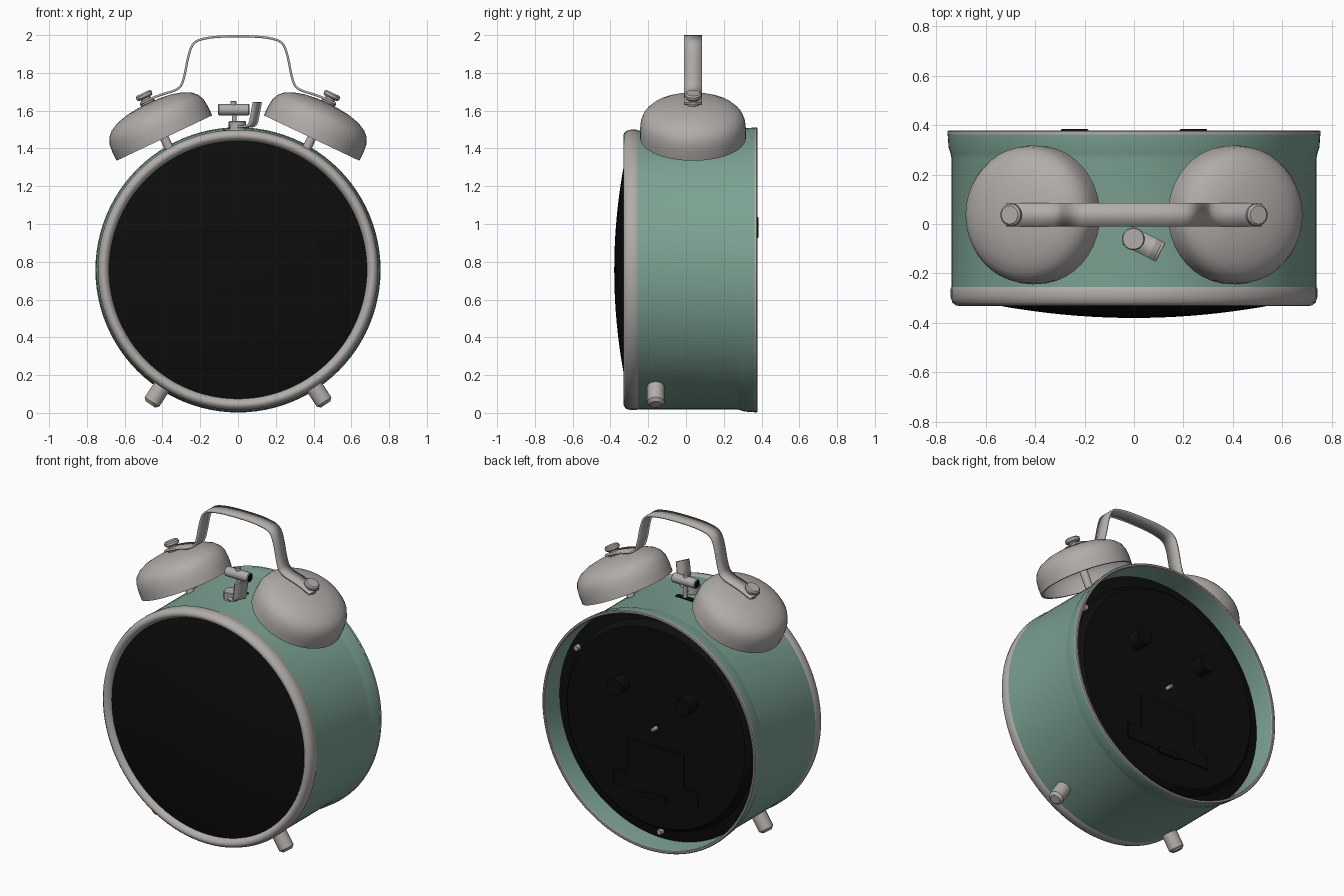
import bpy, bmesh, math
from mathutils import Vector, Matrix

cube = bpy.data.objects.get("Cube")
if cube:
    bpy.data.objects.remove(cube, do_unlink=True)


def material(name, rgb):
    m = bpy.data.materials.new(name)
    m.use_nodes = True
    m.diffuse_color = (*rgb, 1)
    m.node_tree.nodes["Principled BSDF"].inputs["Base Color"].default_value = (*rgb, 1)
    return m


METAL = material("pale metal", (0.44, 0.415, 0.40))
GREEN = material("sage green", (0.20, 0.36, 0.285))
BLACK = material("black", (0.004, 0.004, 0.004))

CENTRE = Vector((0, 0, 0.757))
BACK = Vector((0, 1, 0))
UP = Vector((0, 0, 1))


def finish(name, bm, mat, angle=35):
    bmesh.ops.remove_doubles(bm, verts=bm.verts, dist=0.0001)
    bmesh.ops.recalc_face_normals(bm, faces=bm.faces)
    mesh = bpy.data.meshes.new(name)
    bm.to_mesh(mesh)
    bm.free()
    mesh.materials.append(mat)
    mesh.shade_smooth()
    mesh.set_sharp_from_angle(angle=math.radians(angle))
    ob = bpy.data.objects.new(name, mesh)
    bpy.context.collection.objects.link(ob)
    return ob


def lathe(name, profile, origin, axis, mat, segs=32):
    """Spin (radius, height) points around an axis."""
    bm = bmesh.new()
    vs = [bm.verts.new((r, 0, h)) for r, h in profile]
    edges = [bm.edges.new(pair) for pair in zip(vs, vs[1:])]
    bmesh.ops.spin(bm, geom=vs + edges, cent=(0, 0, 0), axis=UP,
                   angle=math.tau, steps=segs)
    turn = UP.rotation_difference(Vector(axis)).to_matrix().to_4x4()
    bm.transform(Matrix.Translation(origin) @ turn)
    return finish(name, bm, mat)


def rod(name, r, h0, h1, origin, axis, mat, segs=20, soft=0.004):
    """Cylinder with softened ends."""
    return lathe(name, [(0, h0), (r - soft, h0), (r, h0 + soft), (r, h1 - soft),
                        (r - soft, h1), (0, h1)], origin, axis, mat, segs)


def smooth_path(pts, rounds=3):
    """Round the corners of a path by cutting them."""
    for _ in range(rounds):
        new = [pts[0]]
        for a, b in zip(pts, pts[1:]):
            new += [a.lerp(b, 0.25), a.lerp(b, 0.75)]
        pts = new + [pts[-1]]
    return pts


def strap(name, pts, width, thick, mat, place):
    """Bent sheet following an x-z path."""
    bm = bmesh.new()
    rows = [[bm.verts.new((p.x, s * width / 2, p.y)) for s in (-1, 1)]
            for p in smooth_path([Vector(p) for p in pts])]
    for a, b in zip(rows, rows[1:]):
        bm.faces.new((a[0], b[0], b[1], a[1]))
    bm.transform(place)
    ob = finish(name, bm, mat)
    mod = ob.modifiers.new("thickness", "SOLIDIFY")
    mod.thickness = thick
    mod.offset = 0
    return ob


def plate(name, size, centre, mat):
    bm = bmesh.new()
    bmesh.ops.create_cube(bm, size=1)
    bm.transform(Matrix.Translation(centre) @ Matrix.Diagonal((*size, 1)))
    return finish(name, bm, mat)


# Case: open drum with a flared back
lathe("case", [(0.70, -0.26), (0.738, -0.26), (0.738, 0.265), (0.742, 0.285), (0.75, 0.31),
               (0.754, 0.366), (0.738, 0.366), (0.732, 0.30), (0.73, 0.20)],
      CENTRE, BACK, GREEN, 96)
lathe("back_rim", [(0.737, 0.362), (0.755, 0.362), (0.755, 0.374), (0.75, 0.378),
                   (0.741, 0.378), (0.737, 0.374), (0.737, 0.362)],
      CENTRE, BACK, METAL, 96)

# Front bezel and domed face
lathe("bezel", [(0.735, -0.25), (0.742, -0.262), (0.742, -0.295), (0.735, -0.317),
                (0.722, -0.329), (0.71, -0.331), (0.698, -0.326), (0.686, -0.31),
                (0.68, -0.295), (0.68, -0.25), (0.735, -0.25)],
      CENTRE, BACK, METAL, 96)
lathe("face_dome", [(0.685 * i / 12, -0.38 + (0.685 * i / 12) ** 2 / 6) for i in range(13)],
      CENTRE, BACK, BLACK, 96)

# Recessed back cover with its knobs, screws and battery door
lathe("back_cover", [(0, 0.30), (0.63, 0.30), (0.65, 0.28), (0.66, 0.25), (0.731, 0.235)],
      CENTRE, BACK, BLACK, 96)
for side, word in ((1, "left"), (-1, "right")):
    spot = CENTRE + Vector((side * 0.24, 0, 0.225))
    rod(f"setting_knob_{word}", 0.055, 0.29, 0.385, spot, BACK, BLACK)
rod("centre_pin", 0.012, 0.29, 0.345, CENTRE, BACK, METAL, 12)
for deg in (30, 270):
    a = math.radians(deg)
    spot = CENTRE + Vector((math.cos(a), 0, math.sin(a))) * 0.68
    rod("back_screw", 0.018, 0.23, 0.275, spot, BACK, METAL, 12)
plate("battery_door", (0.40, 0.012, 0.22), (0, 0.303, 0.53), BLACK)
plate("battery_ledge", (0.60, 0.012, 0.10), (0, 0.303, 0.37), BLACK)
plate("battery_latch", (0.15, 0.03, 0.035), (0, 0.305, 0.32), BLACK)

# Bells, posts, screws and feet on both sides
TILT = math.radians(25.4)
outer = [(0.28, 0), (0.281, 0.05), (0.276, 0.095), (0.262, 0.128), (0.235, 0.155),
         (0.19, 0.178), (0.13, 0.194), (0.06, 0.202), (0, 0.204)]
inner = [(max(r - 0.012, 0), h - 0.012 if h else 0) for r, h in outer]
for side, word in ((1, "left"), (-1, "right")):
    axis = Vector((side * math.sin(TILT), 0, math.cos(TILT)))
    base = Vector((side * 0.39, 0.037, 1.455))
    lathe(f"bell_{word}", inner[::-1] + outer, base, axis, METAL, 40)
    rod(f"bell_post_{word}", 0.024, -0.13, 0.2, base, axis, METAL)
    rod(f"bell_washer_{word}", 0.04, 0.20, 0.222, base, axis, METAL)
    rod(f"bell_screw_neck_{word}", 0.028, 0.21, 0.245, base, axis, METAL)
    rod(f"bell_screw_head_{word}", 0.045, 0.234, 0.264, base, axis, METAL, soft=0.008)
    out = Vector((side * 0.546, 0, -0.838))
    foot = CENTRE + Vector((0, -0.16, 0))
    rod(f"foot_{word}", 0.046, 0.70, 0.85, foot, out, METAL, 24, soft=0.016)

# Carrying handle: one mirrored strap
half = [(0.515, 1.638), (0.42, 1.682), (0.31, 1.712), (0.285, 1.77),
        (0.262, 1.90), (0.235, 1.965), (0.17, 1.985), (0.08, 1.994)]
path = [(-x, z) for x, z in half] + half[::-1]
strap("handle", path, 0.095, 0.012, METAL, Matrix.Translation((0, 0.037, 0)))

# Hammer between the bells
rod("hammer_stem", 0.013, 1.45, 1.60, (-0.02, 0.037, 0), UP, METAL, 12)
rod("hammer_head", 0.03, -0.105, 0.06, (0, 0.037, 1.605), (1, 0, 0), METAL)
for x in (-0.106, 0.056):
    rod("hammer_tip", 0.025, x, x + 0.005, (0, 0.037, 1.605), (1, 0, 0), BLACK, soft=0.001)
rod("hammer_screw", 0.016, 1.62, 1.652, (-0.025, 0.037, 0), UP, METAL, 12)
plate("hammer_slot", (0.12, 0.035, 0.008), (-0.02, 0.037, 1.494), BLACK)

# Alarm stop lever: pivot disc and upturned tab
rod("lever_pivot", 0.046, 1.48, 1.545, (-0.003, -0.06, 0), UP, METAL)
place = Matrix.Translation((0, -0.06, 1.515)) @ Matrix.Rotation(math.radians(-27), 4, "Z")
strap("stop_lever", [(-0.03, 0), (0.06, 0), (0.09, 0.01), (0.10, 0.06), (0.115, 0.13)],
      0.085, 0.012, METAL, place)
